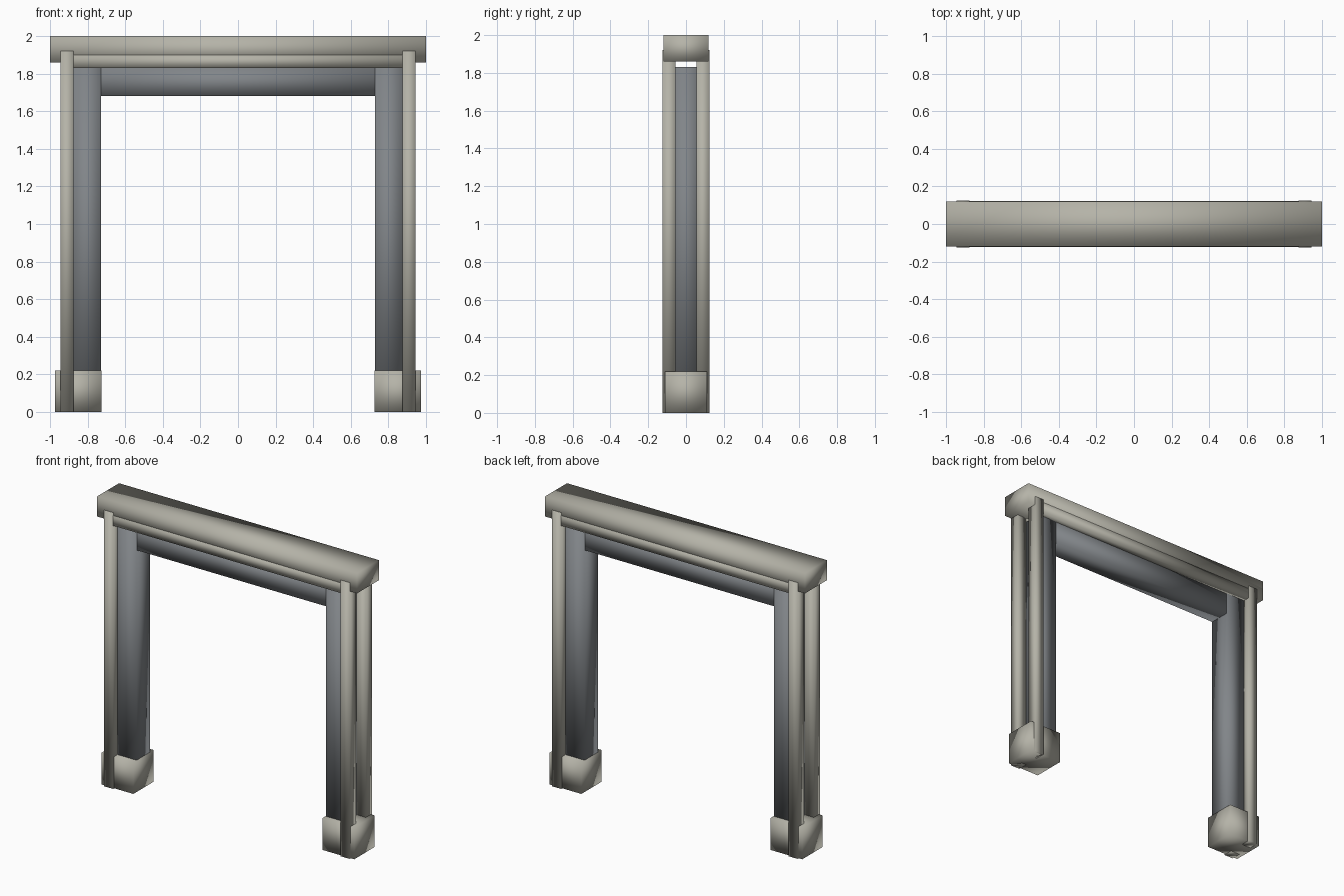
import bpy
import bmesh
from mathutils import Vector

cube = bpy.data.objects.get("Cube")
if cube:
    bpy.data.objects.remove(cube, do_unlink=True)


def make_material(name, rgb):
    mat = bpy.data.materials.new(name)
    mat.use_nodes = True
    mat.diffuse_color = (*rgb, 1)
    mat.node_tree.nodes["Principled BSDF"].inputs["Base Color"].default_value = (*rgb, 1)
    return mat


beige = make_material("warm beige trim", (0.46, 0.45, 0.39))
slate = make_material("slate grey lining", (0.22, 0.235, 0.25))


def box(name, low, high, mat):
    """Smooth-shaded box between two opposite corners."""
    low, high = Vector(low), Vector(high)
    bm = bmesh.new()
    bmesh.ops.create_cube(bm, size=1)
    bmesh.ops.scale(bm, vec=high - low, verts=bm.verts)
    for face in bm.faces:
        face.smooth = True
    mesh = bpy.data.meshes.new(name)
    bm.to_mesh(mesh)
    bm.free()
    mesh.materials.append(mat)
    obj = bpy.data.objects.new(name, mesh)
    obj.location = (low + high) / 2
    bpy.context.collection.objects.link(obj)
    return obj


def span(a, b, sign):
    """Range a..b, mirrored when sign is negative."""
    return sorted((a * sign, b * sign))


# Cap and lining across the opening
box("top_cap", (-1, -0.12, 1.86), (1, 0.12, 2), beige)
box("lintel", (-0.80, -0.073, 1.68), (0.80, 0.073, 1.829), slate)

# Jambs and plinths on both sides
for side, sx in (("left", 1), ("right", -1)):
    x0, x1 = span(0.728, 0.875, sx)
    box(side + "_jamb", (x0, -0.075, 0.01), (x1, 0.075, 1.83), slate)
    x0, x1 = span(0.727, 0.973, sx)
    box(side + "_plinth", (x0, -0.112, 0), (x1, 0.112, 0.22), beige)

# Casing trim on the front and back
for face, sy in (("front", -1), ("back", 1)):
    y0, y1 = span(0.055, 0.122, sy)
    box(face + "_head_trim", (-0.9, y0, 1.83), (0.9, y1, 1.9), beige)
    y0, y1 = span(0.055, 0.124, sy)
    for side, sx in (("left", 1), ("right", -1)):
        x0, x1 = span(0.875, 0.945, sx)
        box(face + "_" + side + "_post", (x0, y0, 0), (x1, y1, 1.92), beige)
